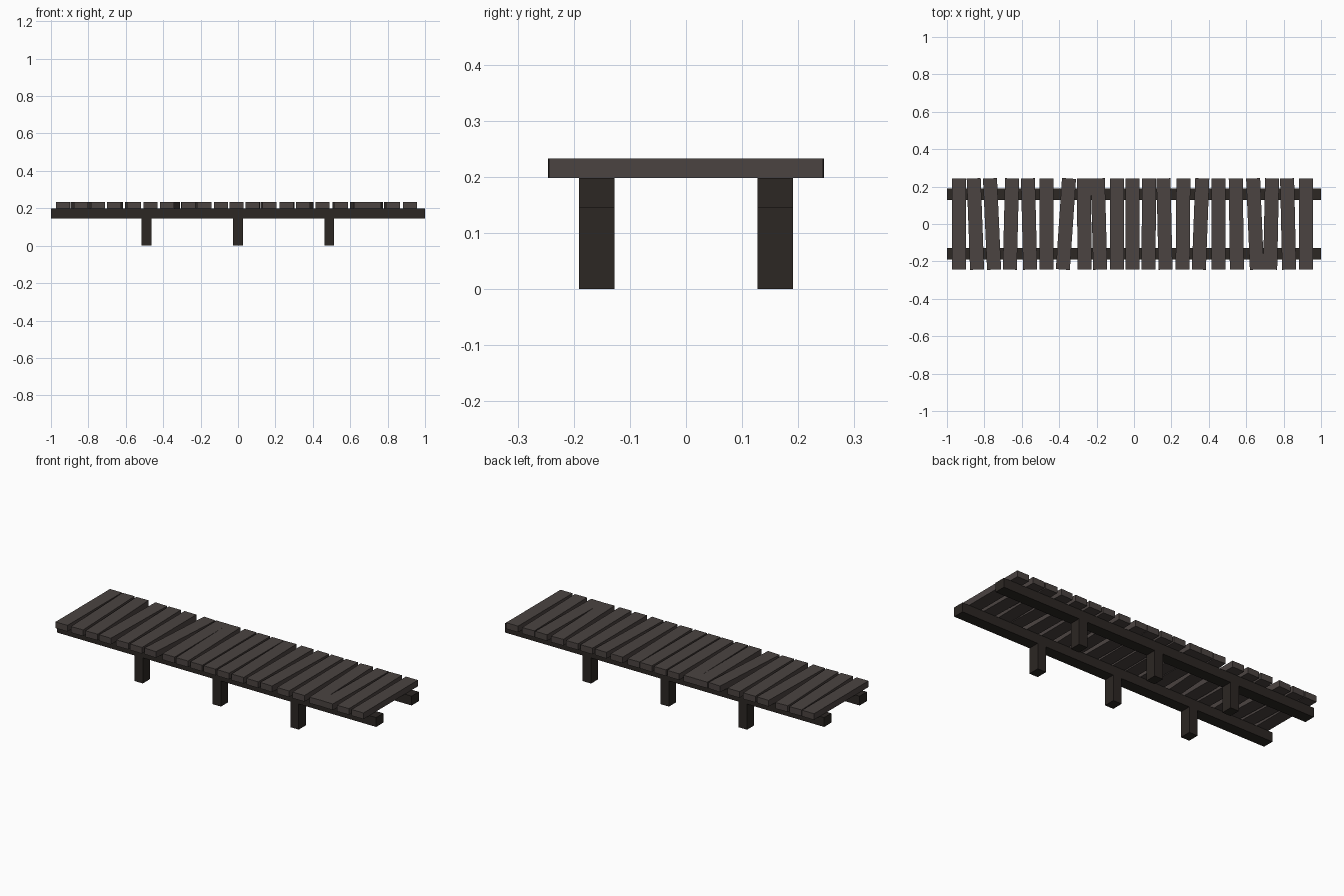
import bpy, math

if "Cube" in bpy.data.objects:
    bpy.data.objects.remove(bpy.data.objects["Cube"])

def material(name, rgb):
    m = bpy.data.materials.new(name)
    m.diffuse_color = (*rgb, 1)
    m.use_nodes = True
    m.node_tree.nodes["Principled BSDF"].inputs["Base Color"].default_value = m.diffuse_color
    return m

plank_mat = material("plank_wood", (0.07, 0.057, 0.053))
frame_mat = material("frame_wood", (0.025, 0.02, 0.017))

def box(name, centre, size, mat, angle=0.0):
    bpy.ops.mesh.primitive_cube_add(size=1, location=centre, rotation=(0, 0, angle))
    o = bpy.context.object
    o.name = name
    o.scale = size
    o.data.materials.append(mat)
    return o

# Long rails, each on three short posts
for side, label in ((-1, "front"), (1, "back")):
    y = side * 0.159
    box(f"{label}_rail", (0, y, 0.1715), (2, 0.064, 0.053), frame_mat)
    for i, x in enumerate((-0.49, 0, 0.488)):
        box(f"{label}_post_{i + 1}", (x, y, 0.0725), (0.053, 0.064, 0.145), frame_mat)

# Deck planks: centre x and sideways lean (back end minus front end)
planks = [(-0.936, 0), (-0.848, -0.018), (-0.759, -0.022), (-0.658, 0.012),
          (-0.561, -0.012), (-0.469, 0), (-0.364, 0.033), (-0.266, -0.003),
          (-0.187, -0.013), (-0.091, 0), (-0.007, 0), (0.079, 0.003),
          (0.163, -0.011), (0.262, 0.004), (0.356, 0.018), (0.453, 0),
          (0.547, -0.006), (0.647, -0.02), (0.733, 0.01), (0.824, -0.011),
          (0.92, 0)]
for i, (x, lean) in enumerate(planks):
    box(f"plank_{i + 1}", (x, 0, 0.2155), (0.075, 0.488, 0.035), plank_mat,
        -math.atan2(lean, 0.488))
